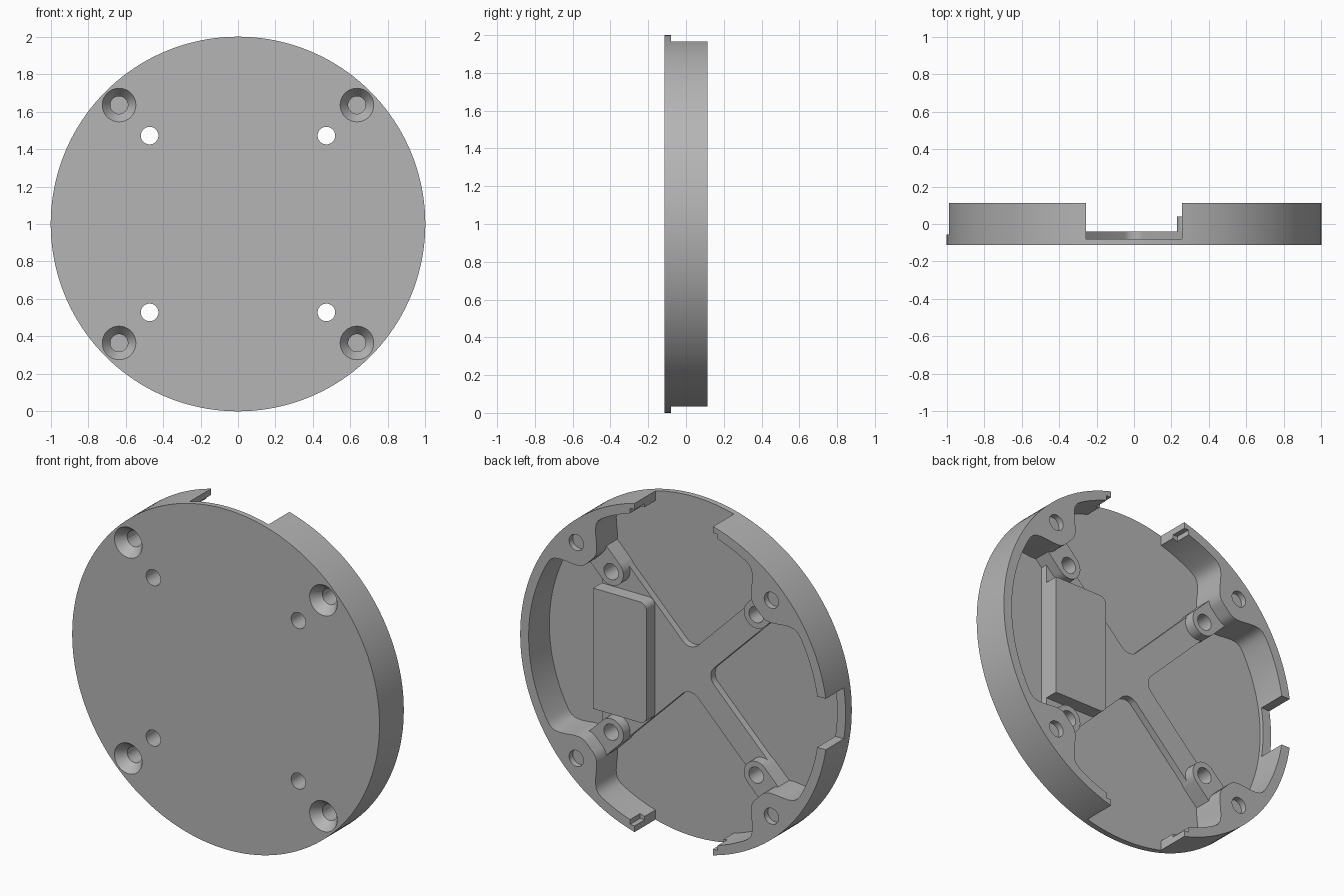
import bpy, bmesh
from math import sin, cos, pi, exp, sqrt
from mathutils import Matrix

cube = bpy.data.objects.get("Cube")
if cube:
    bpy.data.objects.remove(cube, do_unlink=True)

BACK, FRONT, FLOOR, RIB = 0.113, -0.113, -0.08, -0.04


def finish(name, bm):
    bmesh.ops.recalc_face_normals(bm, faces=bm.faces)
    mesh = bpy.data.meshes.new(name)
    bm.to_mesh(mesh)
    bm.free()
    obj = bpy.data.objects.new(name, mesh)
    obj.location.z = 1
    bpy.context.collection.objects.link(obj)
    return obj


def prism(name, points, y0, y1):
    """Extrude an (x, z) outline from y0 to y1."""
    bm = bmesh.new()
    face = bm.faces.new([bm.verts.new((x, y0, z)) for x, z in points])
    new = bmesh.ops.extrude_face_region(bm, geom=[face])["geom"]
    verts = [v for v in new if isinstance(v, bmesh.types.BMVert)]
    bmesh.ops.translate(bm, verts=verts, vec=(0, y1 - y0, 0))
    return finish(name, bm)


def cone(name, x, z, r0, r1, y0, y1, sides=40):
    bm = bmesh.new()
    move = Matrix.Translation((x, (y0 + y1) / 2, z)) @ Matrix.Rotation(-pi / 2, 4, "X")
    bmesh.ops.create_cone(bm, cap_ends=True, segments=sides, radius1=r0,
                          radius2=r1, depth=y1 - y0, matrix=move)
    return finish(name, bm)


def arc(cx, cz, r, a0, a1, n=10):
    return [(cx + r * cos(a0 + (a1 - a0) * i / n), cz + r * sin(a0 + (a1 - a0) * i / n))
            for i in range(n + 1)]


def box(x0, x1, z0, z1):
    return [(x0, z0), (x1, z0), (x1, z1), (x0, z1)]


def turn(points, a):
    return [(x * cos(a) - z * sin(a), x * sin(a) + z * cos(a)) for x, z in points]


def combine(obj, other, operation="DIFFERENCE"):
    mod = obj.modifiers.new("combine", "BOOLEAN")
    mod.operation, mod.solver, mod.object = operation, "EXACT", other
    bpy.context.view_layer.objects.active = obj
    bpy.ops.object.modifier_apply(modifier=mod.name)
    bpy.data.objects.remove(other, do_unlink=True)


# Round housing, hollowed from the back; the wall swells inward at four screws
body = cone("round_cover", 0, 0, 1, 1, FRONT, BACK, 160)
outline = []
for i in range(240):
    a = 2 * pi * i / 240
    off = (a % (pi / 2)) - pi / 4
    r = 0.945 - 0.17 * exp(-(off / 0.17) ** 4)
    outline.append((r * cos(a), r * sin(a)))
combine(body, prism("cavity", outline, FLOOR, 0.3))

# Wall openings at top, bottom and right side, with thin lips at the wall ends
combine(body, prism("end_notches", box(-0.255, 0.255, -1.2, 1.2), FLOOR, 0.3))
combine(body, prism("side_notch", box(-1.2, -0.8, -0.15, 0.15), -0.055, 0.3))
combine(body, prism("end_lips", box(-0.285, 0.285, -0.93, 0.93), 0.02, 0.3))

# Cross ribs: a low disc with pockets removed
ribs = cone("cross_ribs", 0, 0, 0.96, 0.96, -0.1, RIB, 96)
gap, rad = 0.105, 0.07
wedge = ([(1.2, 1.2 - gap)] + arc(gap + rad * sqrt(2), 0, rad, 0.75 * pi, 1.25 * pi)
         + [(1.2, gap - 1.2)])
for quarter in (1, 2, 3):
    combine(ribs, prism("pocket", turn(wedge, quarter * pi / 2), -0.2, 0.1))
edge = 0.576
side = [(edge, gap - edge), (1.2, gap - 1.2), (1.2, 1.2 - gap), (edge, edge - gap)]
combine(ribs, prism("side_pocket", side, -0.2, 0.1))
combine(body, ribs, "UNION")

# Raised pad with two rounded inner corners
pad = ([(edge, -0.355), (edge, 0.355)] + arc(0.27, 0.315, 0.04, pi / 2, pi)
       + arc(0.27, -0.315, 0.04, pi, 1.5 * pi))
combine(body, prism("raised_pad", pad, -0.1, 0.04), "UNION")

# Round-ended arms reaching from the screw bosses along the ribs
reach = 0.472 * sqrt(2)
arm = [(0.86, -0.08)] + arc(reach, 0, 0.08, 1.5 * pi, 0.5 * pi, 16) + [(0.86, 0.08)]
for quarter in range(4):
    combine(body, prism("arm", turn(arm, pi / 4 + quarter * pi / 2), -0.1, 0.022), "UNION")

# Screw holes with front countersinks and back recesses, plus small through holes
for sx in (-1, 1):
    for sz in (-1, 1):
        x, z = 0.635 * sx, 0.635 * sz
        combine(body, cone("screw_hole", x, z, 0.047, 0.047, -0.3, 0.3))
        combine(body, cone("countersink", x, z, 0.0972, 0.045, FRONT - 0.01, FRONT + 0.06))
        combine(body, cone("recess", x, z, 0.078, 0.078, BACK - 0.035, 0.3))
        combine(body, cone("small_hole", 0.472 * sx, 0.472 * sz, 0.047, 0.047, -0.3, 0.3))

# Plain grey finish
grey = bpy.data.materials.new("light_grey")
grey.use_nodes = True
grey.diffuse_color = (0.46, 0.46, 0.46, 1)
grey.node_tree.nodes["Principled BSDF"].inputs["Base Color"].default_value = grey.diffuse_color
body.data.materials.clear()
body.data.materials.append(grey)
for poly in body.data.polygons:
    poly.material_index = 0

bpy.ops.object.select_all(action="DESELECT")
body.select_set(True)
bpy.context.view_layer.objects.active = body
bpy.ops.object.shade_smooth_by_angle()
